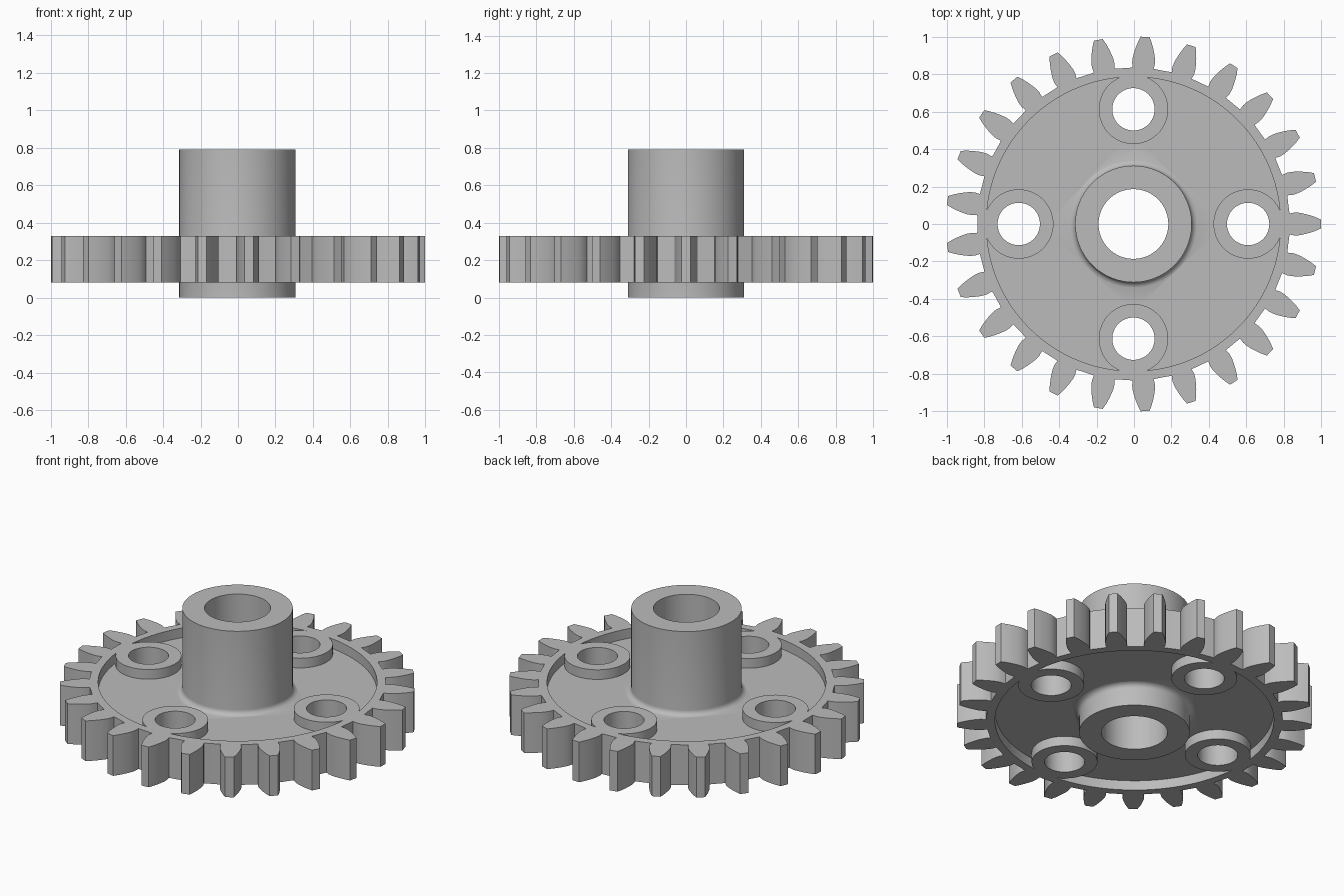
import bpy, bmesh, math
from mathutils import Vector

if "Cube" in bpy.data.objects:
    bpy.data.objects.remove(bpy.data.objects["Cube"])

TEETH = 25
CX = -0.003              # an odd tooth count puts the axis slightly off centre
Z0, Z1 = 0.08, 0.33      # toothed rim
W0, W1 = 0.14, 0.27      # thinner web
HUB_R, BORE_R, HUB_TOP = 0.311, 0.186, 0.79
RECESS_R = 0.785
BOSS_AT, BOSS_R, BOLT_R = 0.612, 0.185, 0.113

steel = bpy.data.materials.new("steel grey")
steel.diffuse_color = (0.5, 0.5, 0.5, 1)
steel.use_nodes = True
steel.node_tree.nodes["Principled BSDF"].inputs["Base Color"].default_value = steel.diffuse_color


def make(name, bm):
    bmesh.ops.recalc_face_normals(bm, faces=bm.faces)
    mesh = bpy.data.meshes.new(name)
    bm.to_mesh(mesh)
    bm.free()
    ob = bpy.data.objects.new(name, mesh)
    bpy.context.collection.objects.link(ob)
    mesh.materials.append(steel)
    return ob


def prism(name, outline, z0, z1):
    bm = bmesh.new()
    face = bm.faces.new([bm.verts.new((x, y, z0)) for x, y in outline])
    top = bmesh.ops.extrude_face_region(bm, geom=[face])["geom"]
    bmesh.ops.translate(bm, vec=(0, 0, z1 - z0),
                        verts=[v for v in top if isinstance(v, bmesh.types.BMVert)])
    return make(name, bm)


def cylinder(name, r, z0, z1, x=0.0, y=0.0, n=64):
    turn = [2 * math.pi * i / n for i in range(n)]
    return prism(name, [(x + r * math.cos(a), y + r * math.sin(a)) for a in turn], z0, z1)


def lathe(name, profile, n=96):
    bm = bmesh.new()
    verts = [bm.verts.new((r, 0, z)) for r, z in profile]
    edges = [bm.edges.new(pair) for pair in zip(verts, verts[1:])]
    bmesh.ops.spin(bm, geom=verts + edges, cent=(0, 0, 0), axis=(0, 0, 1),
                   angle=2 * math.pi, steps=n, use_merge=True)
    bmesh.ops.remove_doubles(bm, verts=bm.verts, dist=1e-5)
    return make(name, bm)


def combine(target, tool, operation):
    mod = target.modifiers.new("cut", 'BOOLEAN')
    mod.operation, mod.solver, mod.object = operation, 'EXACT', tool
    bpy.context.view_layer.objects.active = target
    bpy.ops.object.modifier_apply(modifier=mod.name)
    bpy.data.objects.remove(tool)


# Toothed blank: (radius, half width) up one flank of a tooth
flank = [(0.833, 0.056), (0.86, 0.061), (0.885, 0.06), (0.91, 0.055),
         (0.94, 0.047), (0.97, 0.037), (1.0, 0.024)]
tooth = [(r, -w) for r, w in flank] + [(r, w) for r, w in reversed(flank)]
outline = []
for i in range(TEETH):
    a = 2 * math.pi * i / TEETH
    c, s = math.cos(a), math.sin(a)
    outline += [(x * c - y * s, x * s + y * c) for x, y in tooth]
    mid = a + math.pi / TEETH
    outline.append((0.833 * math.cos(mid), 0.833 * math.sin(mid)))
gear = prism("gear", outline, Z0, Z1)

# Recesses on both sides, leaving the bosses standing
spots = [(BOSS_AT, 0), (0, BOSS_AT), (-BOSS_AT, 0), (0, -BOSS_AT)]
for z0, z1 in ((W1, Z1 + 0.1), (Z0 - 0.1, W0)):
    recess = cylinder("recess", RECESS_R, z0, z1, n=128)
    for x, y in spots:
        combine(recess, cylinder("boss", BOSS_R, z0 - 0.1, z1 + 0.1, x, y), 'DIFFERENCE')
    combine(gear, recess, 'DIFFERENCE')

# Hub with small fillets where it meets the web
F = 0.032
arc = [(HUB_R + F * (1 - math.cos(t)), F * (1 - math.sin(t)))
       for t in (math.pi / 2 * k / 6 for k in range(7))]
profile = [(0, 0), (HUB_R, 0)]
profile += [(r, W0 - h) for r, h in arc[:-1]]
profile += [(HUB_R + F, W0 + 0.002), (HUB_R + F, W1 - 0.002)]
profile += [(r, W1 + h) for r, h in reversed(arc[:-1])]
profile += [(HUB_R, HUB_TOP), (0, HUB_TOP)]
# keep fillet points in order from the wall outward
lower = [(r, W0 - h) for r, h in sorted(arc, key=lambda p: p[0])]
lower = [(HUB_R + F * (1 - math.cos(t)), W0 - F * (1 - math.sin(t)))
         for t in (math.pi / 2 * k / 6 for k in range(6))]
upper = [(r, W0 + W1 - z) for r, z in reversed(lower)]
profile = ([(0, 0), (HUB_R, 0)] + lower
           + [(HUB_R + F, W0 + 0.002), (HUB_R + F, W1 - 0.002)]
           + upper + [(HUB_R, HUB_TOP), (0, HUB_TOP)])
combine(gear, lathe("hub", profile), 'UNION')

# Shaft bore and four bolt holes
combine(gear, cylinder("bore", BORE_R, -0.2, 1.0, n=96), 'DIFFERENCE')
for x, y in spots:
    combine(gear, cylinder("bolt hole", BOLT_R, -0.2, 0.6, x, y), 'DIFFERENCE')

gear.location = Vector((CX, 0, 0))
bpy.ops.object.select_all(action='DESELECT')
gear.select_set(True)
bpy.context.view_layer.objects.active = gear
bpy.ops.object.shade_smooth_by_angle(angle=math.radians(30))
